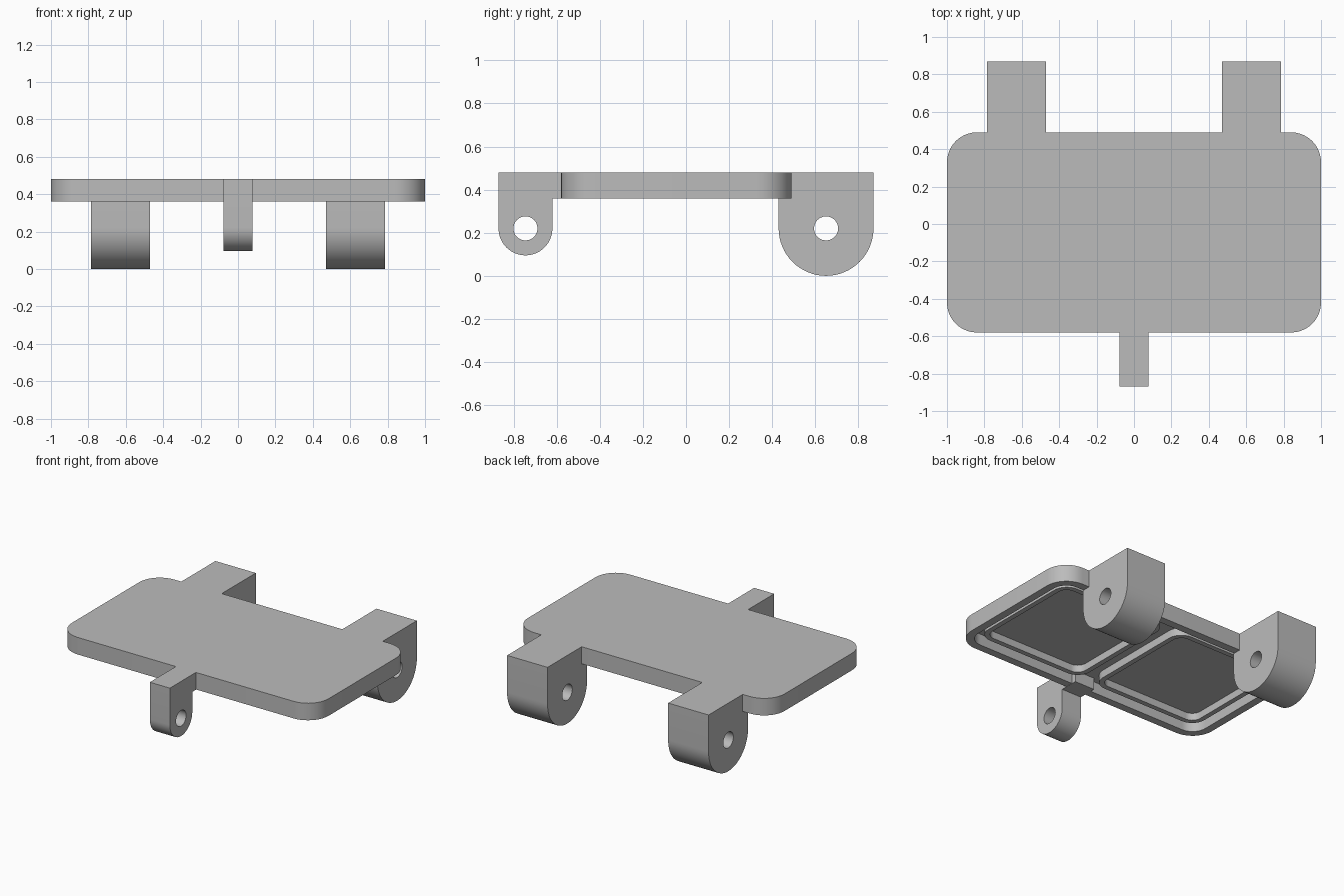
import bpy, bmesh, math

cube = bpy.data.objects.get("Cube")
if cube:
    bpy.data.objects.remove(cube)

grey = bpy.data.materials.new("plain grey")
grey.use_nodes = True
grey.diffuse_color = (0.5, 0.5, 0.5, 1)
grey.node_tree.nodes["Principled BSDF"].inputs["Base Color"].default_value = (0.5, 0.5, 0.5, 1)

TOP, BOTTOM, AXLE = 0.48, 0.36, 0.22


def finish(bm, name):
    bmesh.ops.recalc_face_normals(bm, faces=bm.faces)
    mesh = bpy.data.meshes.new(name)
    bm.to_mesh(mesh)
    bm.free()
    mesh.materials.append(grey)
    obj = bpy.data.objects.new(name, mesh)
    bpy.context.collection.objects.link(obj)
    bpy.ops.object.select_all(action='DESELECT')
    obj.select_set(True)
    bpy.context.view_layer.objects.active = obj
    bpy.ops.object.shade_smooth_by_angle(angle=math.radians(30))


def arc(cx, cy, r, start, sweep, steps):
    angles = [math.radians(start + sweep * i / steps) for i in range(steps + 1)]
    return [(cx + r * math.cos(a), cy + r * math.sin(a)) for a in angles]


def rounded_rect(x0, x1, y0, y1, r):
    corners = [(x1 - r, y1 - r), (x0 + r, y1 - r), (x0 + r, y0 + r), (x1 - r, y0 + r)]
    return [p for i, (x, y) in enumerate(corners) for p in arc(x, y, r, 90 * i, 90, 10)]


def tray(name, x0, x1, y0, y1, r, wall, z_low, z_floor, z_top):
    """Upside-down tray with rounded corners, open below."""
    outer = rounded_rect(x0, x1, y0, y1, r)
    inner = rounded_rect(x0 + wall, x1 - wall, y0 + wall, y1 - wall, r - wall)
    bm = bmesh.new()
    loops = [[bm.verts.new((x, y, z)) for x, y in loop]
             for loop, z in ((outer, z_top), (outer, z_low), (inner, z_low), (inner, z_floor))]
    for a, b in zip(loops, loops[1:]):
        for i in range(len(a)):
            j = (i + 1) % len(a)
            bm.faces.new((a[i], a[j], b[j], b[i]))
    bm.faces.new(loops[0])
    bm.faces.new(loops[-1])
    finish(bm, name)


def lug(name, x0, x1, profile, hole):
    """Side profile in y and z with a pin hole, extruded along x."""
    bm = bmesh.new()
    for loop in (profile, hole):
        verts = [bm.verts.new((x0, y, z)) for y, z in loop]
        for i, v in enumerate(verts):
            bm.edges.new((v, verts[(i + 1) % len(verts)]))
    bmesh.ops.triangle_fill(bm, edges=bm.edges[:], use_beauty=True, normal=(1, 0, 0))
    side = bmesh.ops.extrude_face_region(bm, geom=bm.faces[:], use_keep_orig=True)
    moved = [g for g in side["geom"] if isinstance(g, bmesh.types.BMVert)]
    bmesh.ops.translate(bm, verts=moved, vec=(x1 - x0, 0, 0))
    finish(bm, name)


# Cover plate with a rim, and two raised frames underneath
tray("cover_plate", -1, 1, -0.58, 0.49, 0.16, 0.055, BOTTOM, 0.44, TOP)
for side, x0, x1 in (("left", 0.055, 0.9), ("right", -0.9, -0.055)):
    tray(side + "_inner_frame", x0, x1, -0.475, 0.385, 0.1, 0.035, 0.385, 0.436, 0.46)

# Rear hinge lugs, tucked just under the plate skin
rear = [(0.43, 0.47), (0.49, 0.47), (0.49, TOP), (0.87, TOP)]
rear += arc(0.65, AXLE, 0.22, 0, -180, 32)
for side, x0 in (("left", 0.47), ("right", -0.785)):
    lug(side + "_rear_lug", x0, x0 + 0.315, rear, arc(0.65, AXLE, 0.056, 0, 345, 23))

# Front latch lug with its arm reaching through the rim
front = [(-0.62, 0.358), (-0.49, 0.358), (-0.49, 0.47), (-0.58, 0.47), (-0.58, TOP), (-0.87, TOP)]
front += arc(-0.745, AXLE, 0.125, 180, 180, 28)
lug("front_lug", -0.078, 0.078, front, arc(-0.745, AXLE, 0.056, 0, 345, 23))
